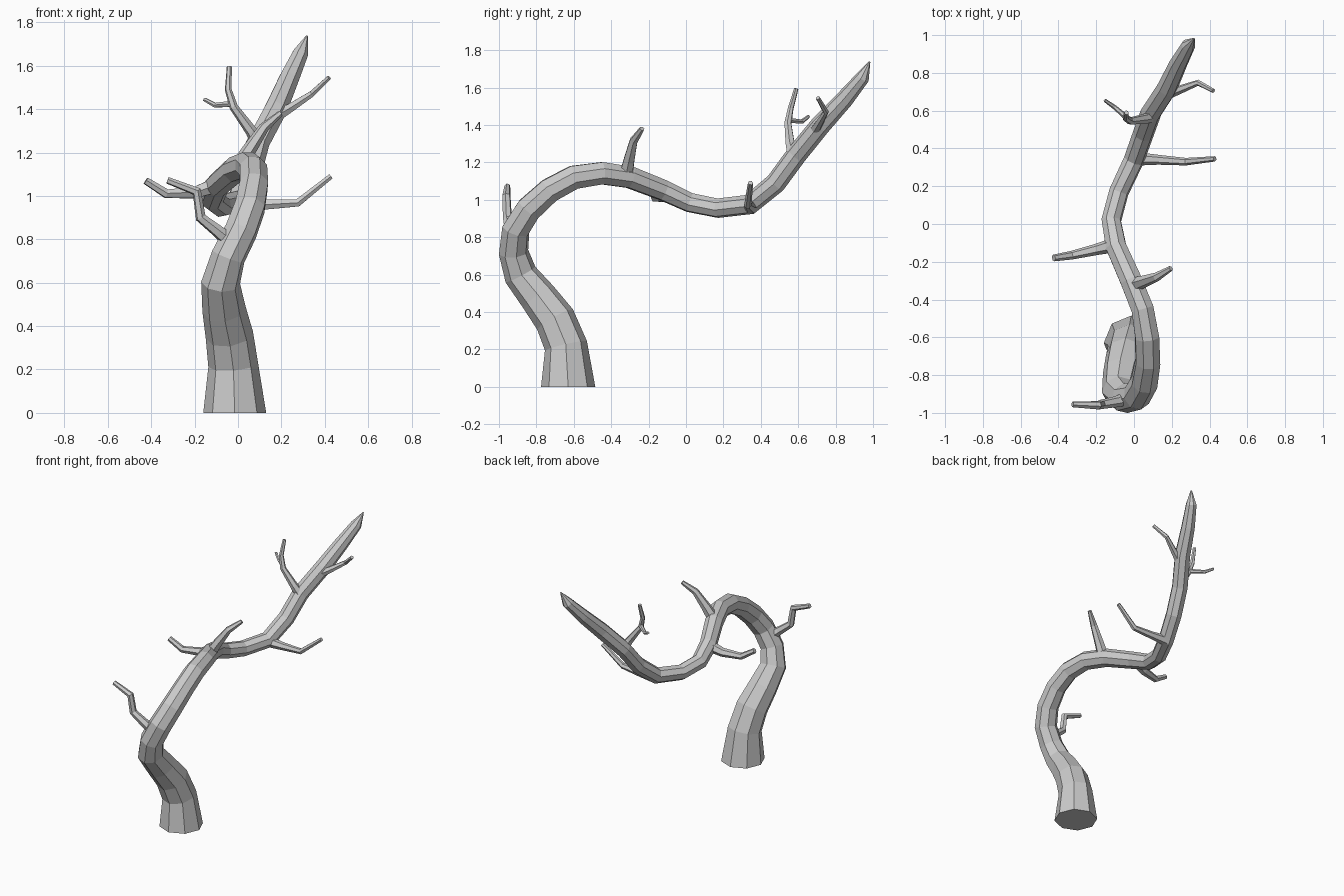
import bpy, bmesh
from math import sin, cos, pi
from mathutils import Vector


def tube(name, pts, sides, start=None):
    """Faceted tube through (x, y, z, radius) points, frame carried along the path."""
    bm = bmesh.new()
    P = [Vector(p[:3]) for p in pts]
    n = len(P)
    tangents = []
    for i in range(n):
        a = (P[i] - P[i - 1]).normalized() if i > 0 else Vector()
        b = (P[i + 1] - P[i]).normalized() if i < n - 1 else Vector()
        tangents.append((a + b).normalized())
    if start:
        tangents[0] = Vector(start)
    t = tangents[0]
    u = Vector((1, 0, 0)) if abs(t.x) < 0.8 else Vector((0, 1, 0))
    u = (u - t * u.dot(t)).normalized()
    rings = []
    for i in range(n):
        if i:
            u = tangents[i - 1].rotation_difference(tangents[i]) @ u
        v = tangents[i].cross(u)
        rings.append([bm.verts.new(P[i] + pts[i][3] * (
            u * cos(2 * pi * k / sides) + v * sin(2 * pi * k / sides)))
            for k in range(sides)])
    for a, b in zip(rings, rings[1:]):
        for k in range(sides):
            j = (k + 1) % sides
            bm.faces.new((a[k], a[j], b[j], b[k]))
    bm.faces.new(rings[0][::-1])
    bm.faces.new(rings[-1])
    bmesh.ops.recalc_face_normals(bm, faces=bm.faces)
    me = bpy.data.meshes.new(name)
    bm.to_mesh(me)
    bm.free()
    ob = bpy.data.objects.new(name, me)
    bpy.context.collection.objects.link(ob)
    return ob


# Winding trunk: x, y, z, radius
tube("trunk", [
    (-.015, -.63, 0, .145), (-.022, -.642, .22, .115), (-.04, -.70, .36, .11),
    (-.065, -.79, .48, .10), (-.08, -.885, .60, .09), (-.045, -.922, .72, .08),
    (.015, -.91, .84, .077), (.055, -.84, .95, .074), (.073, -.73, 1.05, .07),
    (.07, -.60, 1.12, .068), (.045, -.45, 1.142, .064), (-.015, -.30, 1.12, .062),
    (-.095, -.12, 1.05, .058), (-.12, .02, .985, .054), (-.08, .17, .955, .053),
    (.0, .34, .975, .055), (.05, .48, 1.09, .056), (.09, .59, 1.24, .056),
    (.175, .72, 1.40, .055), (.235, .85, 1.54, .048), (.287, .945, 1.655, .038),
    (.318, .982, 1.738, .004)], 8, (0, 0, 1))

# Side branches
branches = {
    "low_left_branch": [(-.01, -.915, .77, .04), (-.09, -.94, .835, .03),
                        (-.172, -.955, .9, .025), (-.19, -.96, 1.02, .023),
                        (-.325, -.955, 1.072, .016)],
    "mid_left_branch": [(-.1, -.11, 1.05, .04), (-.2, -.135, 1.015, .03),
                        (-.33, -.165, 1.01, .023), (-.425, -.18, 1.07, .018)],
    "crown_branch": [(-.01, -.325, 1.11, .042), (.05, -.305, 1.21, .033),
                     (.12, -.28, 1.315, .024), (.195, -.235, 1.38, .014)],
    "right_branch": [(.01, .345, .96, .036), (.13, .34, .96, .026),
                     (.275, .33, .968, .02), (.428, .345, 1.09, .014)],
    "upper_left_branch": [(.1, .575, 1.235, .036), (.06, .557, 1.3, .027),
                          (-.02, .545, 1.41, .02), (-.045, .56, 1.49, .016),
                          (-.04, .59, 1.595, .012)],
    "upper_left_twig": [(-.02, .548, 1.425, .016), (-.105, .62, 1.418, .012),
                        (-.155, .655, 1.445, .009)],
    "upper_right_branch": [(.18, .69, 1.37, .03), (.24, .71, 1.405, .023),
                           (.34, .748, 1.47, .016), (.42, .705, 1.545, .012)],
}
for name, pts in branches.items():
    tube(name, pts, 6)
